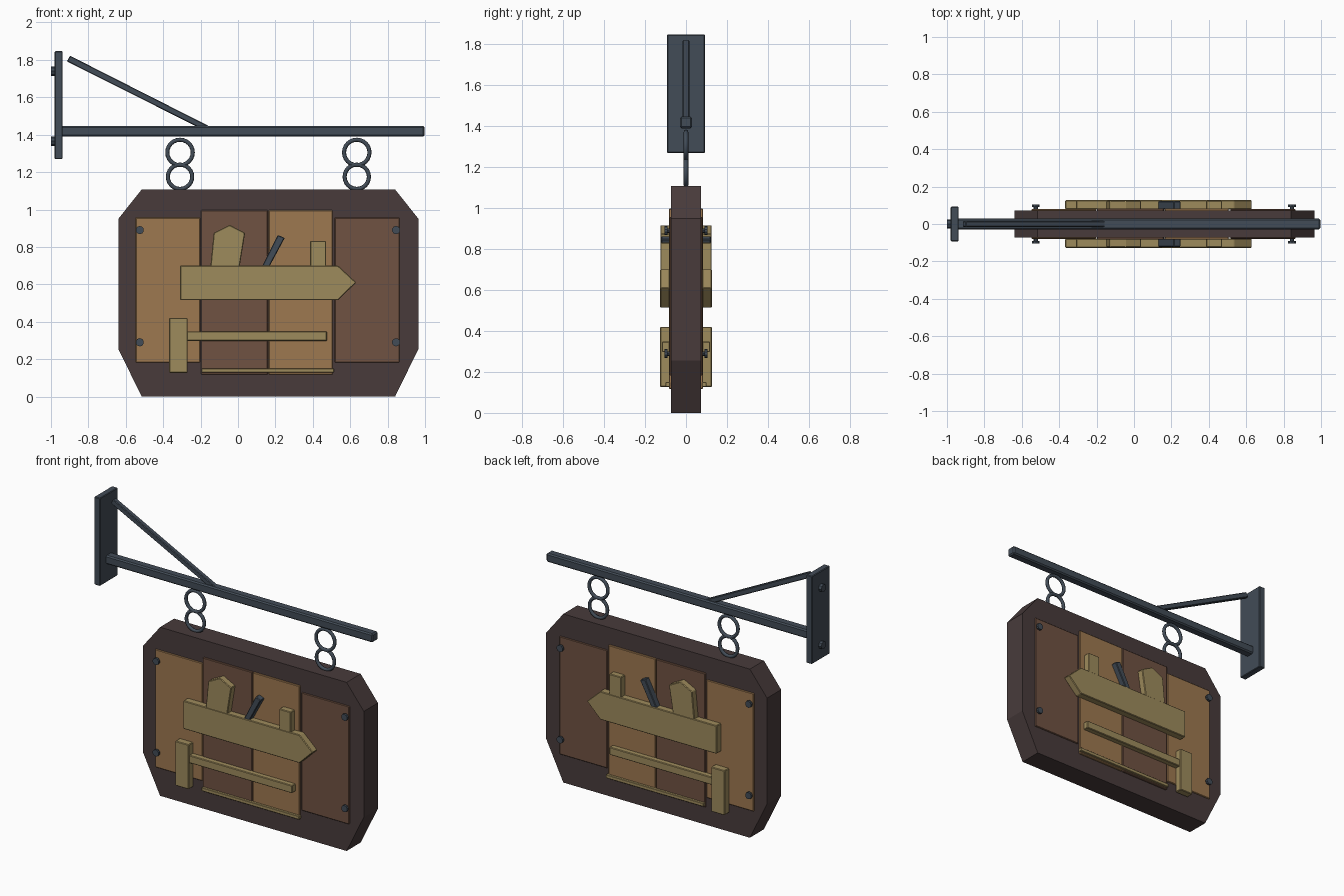
import bpy, bmesh, math
from mathutils import Matrix, Vector

if "Cube" in bpy.data.objects:
    bpy.data.objects.remove(bpy.data.objects["Cube"])


def material(name, rgb):
    m = bpy.data.materials.new(name)
    lin = [((c / 255 + 0.055) / 1.055) ** 2.4 for c in rgb]
    m.diffuse_color = (*lin, 1)
    m.use_nodes = True
    m.node_tree.nodes["Principled BSDF"].inputs["Base Color"].default_value = m.diffuse_color
    return m


FRAME = material("dark frame wood", (72, 59, 59))
TAN = material("tan plank wood", (157, 120, 80))
BROWN = material("brown plank wood", (112, 82, 66))
OLIVE = material("pale carved wood", (158, 139, 92))
IRON = material("dark iron", (66, 76, 87))


def finish(name, bm, mat, bevel=0, smooth=False):
    bmesh.ops.recalc_face_normals(bm, faces=bm.faces)
    me = bpy.data.meshes.new(name)
    bm.to_mesh(me)
    bm.free()
    me.materials.append(mat)
    ob = bpy.data.objects.new(name, me)
    bpy.context.collection.objects.link(ob)
    if bevel:
        mod = ob.modifiers.new("edge", 'BEVEL')
        mod.width, mod.segments = bevel, 1
    if smooth:
        for p in me.polygons:
            p.use_smooth = True
    return ob


def slab(name, outline, y0, y1, mat, bevel=0):
    """Extrude an x-z outline from y0 to y1."""
    bm = bmesh.new()
    f = bm.faces.new([bm.verts.new((x, y0, z)) for x, z in outline])
    ext = bmesh.ops.extrude_face_region(bm, geom=[f])["geom"]
    bmesh.ops.translate(bm, vec=(0, y1 - y0, 0),
                        verts=[v for v in ext if isinstance(v, bmesh.types.BMVert)])
    return finish(name, bm, mat, bevel)


def rect(x0, x1, z0, z1):
    return [(x0, z0), (x1, z0), (x1, z1), (x0, z1)]


def rod(name, a, b, r, mat, sides=8):
    """Cylinder from a to b."""
    a, b = Vector(a), Vector(b)
    d = b - a
    bm = bmesh.new()
    rot = d.to_track_quat('Z', 'Y').to_matrix().to_4x4()
    bmesh.ops.create_cone(bm, cap_ends=True, segments=sides, radius1=r, radius2=r,
                          depth=d.length, matrix=Matrix.Translation((a + b) / 2) @ rot)
    return finish(name, bm, mat)


def ring(name, x, z, R, r, n=24, m=8):
    """Torus lying in the x-z plane."""
    bm = bmesh.new()
    loops = []
    for i in range(n):
        t = 2 * math.pi * i / n
        loop = []
        for j in range(m):
            p = 2 * math.pi * j / m
            d = R + r * math.cos(p)
            loop.append(bm.verts.new((x + d * math.cos(t), r * math.sin(p), z + d * math.sin(t))))
        loops.append(loop)
    for i in range(n):
        a, b = loops[i], loops[(i + 1) % n]
        for j in range(m):
            k = (j + 1) % m
            bm.faces.new((a[j], b[j], b[k], a[k]))
    finish(name, bm, IRON, smooth=True)


# Sign board with clipped corners
slab("sign_frame", [(-0.515, 0), (0.84, 0), (0.965, 0.255), (0.965, 0.95),
                    (0.84, 1.107), (-0.515, 1.107), (-0.64, 0.95), (-0.64, 0.255)],
     -0.073, 0.073, FRAME)

# Planks run through the board and show on both sides
for i, (x0, x1, z0, z1, d, mat) in enumerate([
        (-0.547, -0.203, 0.182, 0.957, 0.080, TAN),
        (-0.198, 0.160, 0.117, 0.997, 0.084, BROWN),
        (0.164, 0.506, 0.117, 0.997, 0.084, TAN),
        (0.516, 0.864, 0.182, 0.957, 0.080, BROWN)]):
    slab(f"plank_{i + 1}", rect(x0, x1, z0, z1), -d, d, mat, 0.004)

# Carved tools and screws, repeated on front and back
for side, s in (("front", -1), ("back", 1)):
    def relief(name, outline, depth, mat=OLIVE, bevel=0.004):
        slab(f"{side}_{name}", outline, s * 0.078, s * depth, mat, bevel)

    relief("plane_body", [(-0.31, 0.515), (0.535, 0.515), (0.632, 0.61),
                          (0.535, 0.70), (-0.31, 0.70)], 0.127)
    relief("plane_handle", [(-0.148, 0.69), (0.008, 0.69), (0.038, 0.875),
                            (-0.045, 0.918), (-0.130, 0.875)], 0.125)
    relief("plane_blade", [(0.125, 0.69), (0.165, 0.69), (0.250, 0.848), (0.213, 0.864)],
           0.122, IRON)
    relief("plane_knob", rect(0.386, 0.471, 0.69, 0.832), 0.125)
    relief("mallet_head", rect(-0.368, -0.270, 0.127, 0.420), 0.127)
    relief("mallet_handle", rect(-0.275, 0.475, 0.297, 0.348), 0.118)
    relief("bottom_strip", rect(-0.195, 0.512, 0.128, 0.150), 0.100, OLIVE, 0.002)
    for x in (-0.525, 0.845):
        for z in (0.29, 0.89):
            rod(f"{side}_screw_neck", (x, s * 0.07, z), (x, s * 0.092, z), 0.011, IRON)
            rod(f"{side}_screw_head", (x, s * 0.090, z), (x, s * 0.105, z), 0.022, IRON, 10)

# Wall bracket: plate, arm, diagonal brace, bolts
slab("wall_plate", rect(-0.98, -0.938, 1.27, 1.847), -0.093, 0.093, IRON, 0.004)
slab("arm", rect(-0.945, 0.997, 1.39, 1.447), -0.029, 0.029, IRON, 0.008)
slab("brace", [(-0.915, 1.792), (-0.19, 1.428), (-0.12, 1.428), (-0.898, 1.822)],
     -0.016, 0.016, IRON, 0.004)
for z in (1.365, 1.74):
    rod("wall_bolt", (-1.0, 0, z), (-0.97, 0, z), 0.025, IRON)

# Hanging rings
for x in (-0.31, 0.635):
    ring("upper_ring", x, 1.305, 0.068, 0.011)
    ring("lower_ring", x, 1.175, 0.065, 0.011)
